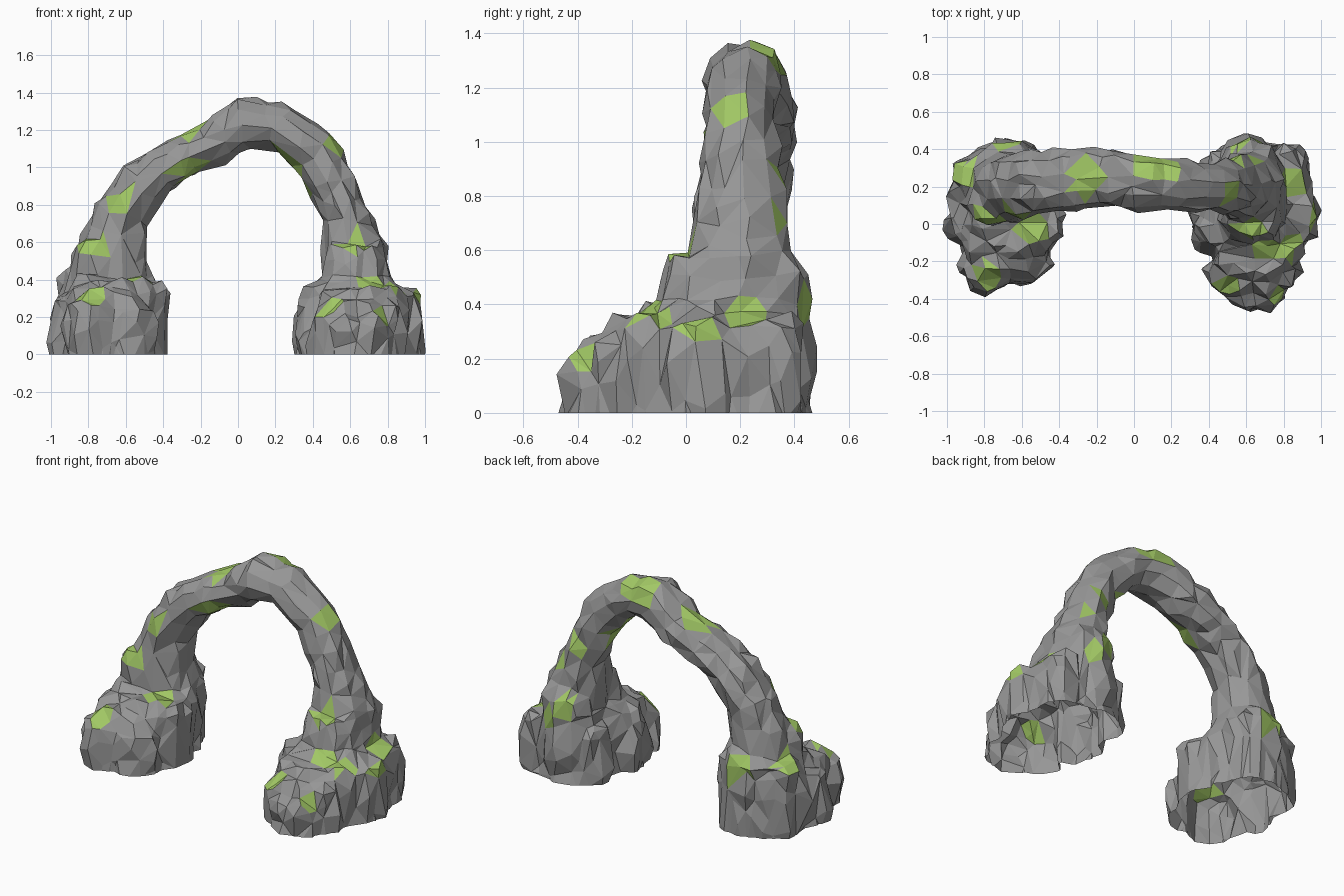
import bpy, bmesh, math, random
from mathutils import Vector, noise
from mathutils.bvhtree import BVHTree

random.seed(4)
if "Cube" in bpy.data.objects:
    bpy.data.objects.remove(bpy.data.objects["Cube"])


def flat_material(name, colour):
    mat = bpy.data.materials.new(name)
    mat.use_nodes = True
    mat.diffuse_color = (*colour, 1)
    mat.node_tree.nodes["Principled BSDF"].inputs["Base Color"].default_value = (*colour, 1)
    return mat


def loft(bm, rings, sides=10):
    """Closed tube through rings given as (centre, axis u, axis v)."""
    start = random.random()
    loops = []
    for centre, u, v in rings:
        loop = []
        for i in range(sides):
            a = (i + start) * math.tau / sides
            loop.append(bm.verts.new(centre + u * math.cos(a) + v * math.sin(a)))
        loops.append(loop)
    faces = [bm.faces.new(loops[0]), bm.faces.new(loops[-1])]
    for low, high in zip(loops, loops[1:]):
        for i in range(sides):
            j = (i + 1) % sides
            faces.append(bm.faces.new((low[i], low[j], high[j], high[i])))
    bmesh.ops.recalc_face_normals(bm, faces=faces)


def boulder(bm, x, y, rx, ry, top):
    """Upright column of rock with a worn shoulder."""
    rings = []
    for z, s in ((-0.15, 1), (top * 0.6, 1), (top * 0.88, 0.92), (top, 0.7)):
        rings.append((Vector((x, y, z)), Vector((rx * s, 0, 0)), Vector((0, ry * s, 0))))
    loft(bm, rings, 9)


def apply_modifier(obj, kind, **settings):
    mod = obj.modifiers.new(kind, kind)
    for key, value in settings.items():
        setattr(mod, key, value)
    graph = bpy.context.evaluated_depsgraph_get()
    mesh = bpy.data.meshes.new_from_object(obj.evaluated_get(graph))
    obj.modifiers.clear()
    obj.data = mesh


bm = bmesh.new()

# Arch: x, y, z, half thickness in the arch plane, half depth
arch = [(-.68, .19, .15, .26, .22), (-.68, .2, .36, .24, .21), (-.67, .2, .54, .19, .19),
        (-.62, .21, .75, .155, .17), (-.5, .22, .92, .135, .17), (-.34, .24, 1.04, .12, .17),
        (-.15, .25, 1.12, .12, .16), (.03, .23, 1.235, .15, .15), (.22, .21, 1.22, .13, .14),
        (.4, .2, 1.09, .14, .13), (.51, .2, .9, .13, .15), (.57, .2, .74, .13, .18),
        (.62, .2, .56, .18, .2), (.63, .2, .2, .2, .21)]
rings = []
for i, (x, y, z, thick, depth) in enumerate(arch):
    a, b = arch[max(i - 1, 0)], arch[min(i + 1, len(arch) - 1)]
    across = Vector((a[2] - b[2], 0, b[0] - a[0])).normalized()
    rings.append((Vector((x, y, z)), across * thick, Vector((0, depth, 0))))
loft(bm, rings)

# Left foot, on the +x side
for rock in ((.66, .18, .29, .25, .36), (.62, 0, .3, .2, .4), (.66, -.14, .25, .19, .36),
             (.66, -.25, .24, .13, .29), (.66, -.35, .17, .115, .19), (.87, .05, .125, .17, .34),
             (.43, 0, .13, .16, .3), (.63, .04, .19, .15, .58), (.62, .29, .18, .18, .58),
             (.82, .3, .12, .14, .36), (.5, -.27, .12, .12, .24), (.74, .1, .09, .12, .5),
             (.46, .29, .09, .12, .34)):
    boulder(bm, *rock)

# Right foot, on the -x side
for rock in ((-.7, .2, .28, .24, .42), (-.66, 0, .28, .21, .4), (-.69, -.12, .23, .18, .35),
             (-.78, -.22, .15, .16, .3), (-.62, -.2, .19, .13, .27), (-.5, .02, .14, .18, .39),
             (-.88, .02, .12, .15, .32), (-.86, .25, .11, .13, .46), (-.75, .12, .16, .14, .6),
             (-.66, .31, .2, .15, .5)):
    boulder(bm, *rock)

mesh = bpy.data.meshes.new("rock_arch")
bm.to_mesh(mesh)
bm.free()
rock = bpy.data.objects.new("rock_arch", mesh)
bpy.context.scene.collection.objects.link(rock)

# Merge all the rock into one skin
apply_modifier(rock, "REMESH", mode="VOXEL", voxel_size=0.02)

# Break the skin into chunky lumps, rougher and with upright cracks in the feet
bm = bmesh.new()
bm.from_mesh(rock.data)
bm.normal_update()
moves = []
for v in bm.verts:
    foot = v.co.z < 0.42
    p = Vector((v.co.x * 6, v.co.y * 6, v.co.z * (3 if foot else 4.5)))
    near = noise.voronoi(p)[0]
    moves.append(v.normal * (0.065 if foot else 0.04) * (near[1] - near[0] - 0.22))
for v, move in zip(bm.verts, moves):
    v.co += move
bm.to_mesh(rock.data)
bm.free()

# Reduce to irregular flat facets
count = sum(len(p.vertices) - 2 for p in rock.data.polygons)
apply_modifier(rock, "DECIMATE", ratio=1500 / count)
rock.data.materials.clear()
rock.data.materials.append(flat_material("grey_stone", (.31, .31, .31)))
rock.data.materials.append(flat_material("green_moss", (.36, .58, .13)))

# Cut the feet open at ground level
bm = bmesh.new()
bm.from_mesh(rock.data)
bmesh.ops.bisect_plane(bm, geom=bm.verts[:] + bm.edges[:] + bm.faces[:],
                       plane_co=(0, 0, 0), plane_no=(0, 0, 1), clear_inner=True)
bm.normal_update()

# Moss patches: x, y, z, radius, each settled on the nearest rock
moss = [(-.26, .24, 1.2, .1), (.04, .33, 1.34, .07), (.18, .3, 1.34, .08), (.53, .16, 1.12, .07),
        (.29, .2, 1.08, .08), (.36, .2, .98, .08), (.4, .2, .87, .05), (-.25, .12, .98, .09),
        (-.64, .06, .8, .07), (-.78, .05, .57, .08), (-.55, -.03, .38, .09),
        (-.78, -.27, .3, .08), (-.89, .26, .42, .07), (-.68, .43, .42, .08),
        (.62, 0, .59, .08), (.7, -.12, .39, .07), (.83, -.11, .37, .07),
        (.52, -.26, .23, .07), (.74, -.34, .19, .05), (.96, .03, .3, .07),
        (.85, .22, .36, .07), (.57, .4, .5, .07), (.69, .43, .36, .06), (.53, .35, .86, .06),
        (.66, .33, .7, .05)]
tree = BVHTree.FromBMesh(bm)
for f in bm.faces:
    f.smooth = False
    f.material_index = 0
for x, y, z, radius in moss:
    spot, normal, index, distance = tree.find_nearest(Vector((x, y, z)))
    for f in bm.faces:
        if (f.calc_center_median() - spot).length < radius and f.normal.dot(normal) > 0:
            f.material_index = 1
bm.to_mesh(rock.data)
bm.free()
